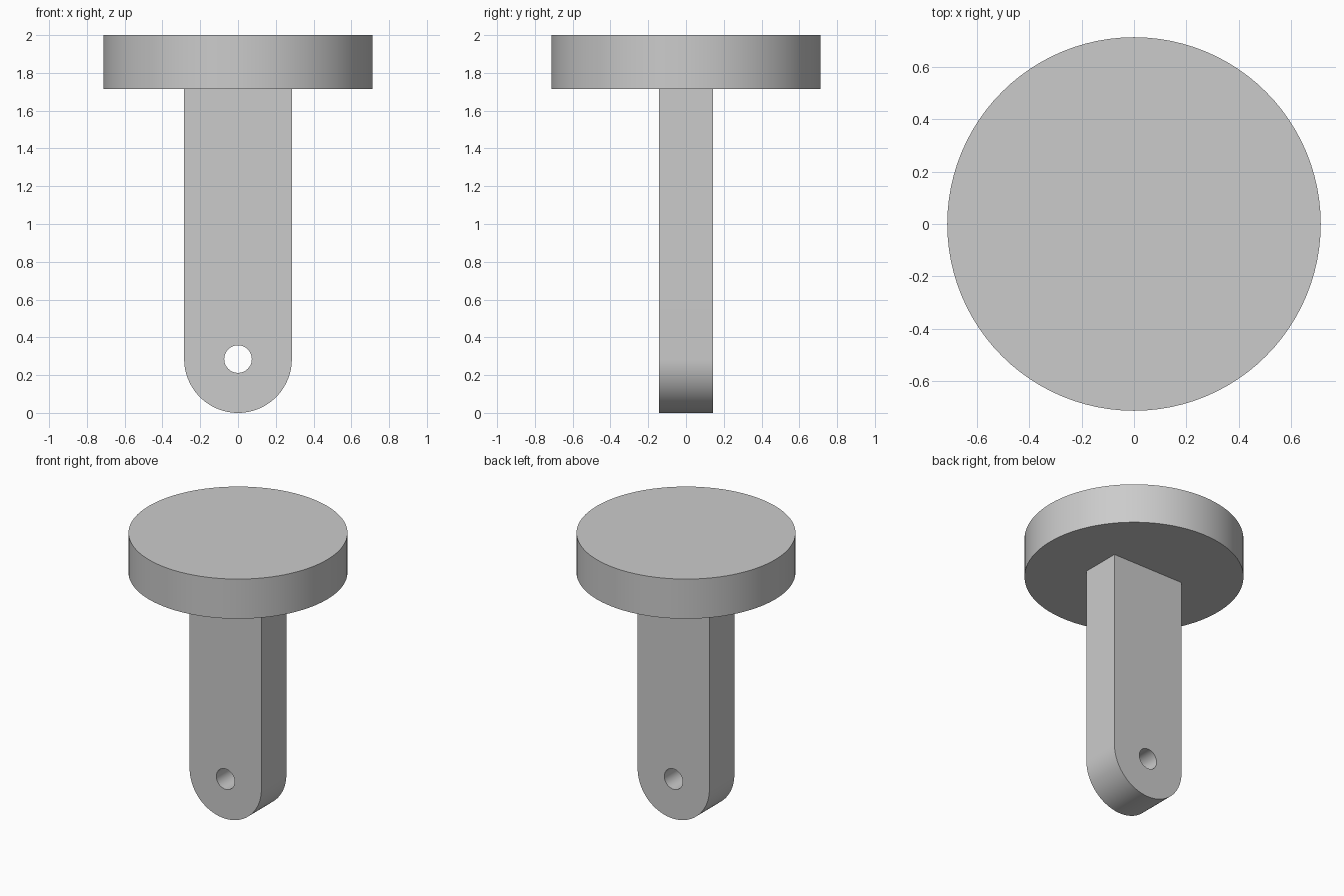
import bpy
import bmesh
from math import cos, sin, pi, radians
from mathutils import Vector

HEAD_R, HEAD_BOTTOM, TOP = 0.713, 1.715, 2.0
HALF_W, HALF_T, HOLE_R = 0.285, 0.142, 0.073

cube = bpy.data.objects.get("Cube")
if cube:
    bpy.data.objects.remove(cube, do_unlink=True)

grey = bpy.data.materials.new("plain grey")
grey.use_nodes = True
colour = (0.6, 0.6, 0.6, 1)
grey.diffuse_color = colour
grey.node_tree.nodes["Principled BSDF"].inputs["Base Color"].default_value = colour


def finish(obj):
    """Give the part its colour and smooth its round sides."""
    obj.data.materials.clear()
    obj.data.materials.append(grey)
    bpy.ops.object.select_all(action='DESELECT')
    obj.select_set(True)
    bpy.context.view_layer.objects.active = obj
    bpy.ops.object.shade_smooth_by_angle(angle=radians(30))


def arc(radius, start, end, count):
    """Points of an arc about the pin hole, on the front face."""
    angles = [start + (end - start) * i / count for i in range(count + 1)]
    return [Vector((radius * cos(a), -HALF_T, HALF_W + radius * sin(a))) for a in angles]


# Round head
bpy.ops.mesh.primitive_cylinder_add(vertices=96, radius=HEAD_R, depth=TOP - HEAD_BOTTOM,
                                    location=(0, 0, (TOP + HEAD_BOTTOM) / 2))
head = bpy.context.object
head.name = "round_head"
finish(head)

# Flat shank with a rounded foot and a pin hole
outline = [Vector((-HALF_W, -HALF_T, HEAD_BOTTOM))] + arc(HALF_W, pi, 2 * pi, 48)
outline.append(Vector((HALF_W, -HALF_T, HEAD_BOTTOM)))
hole = arc(HOLE_R, 0, 2 * pi, 48)[:-1]

bm = bmesh.new()
edges = []
for loop in (outline, hole):
    verts = [bm.verts.new(p) for p in loop]
    edges += [bm.edges.new((verts[i - 1], verts[i])) for i in range(len(verts))]
bmesh.ops.triangle_fill(bm, edges=edges, use_beauty=True, normal=(0, -1, 0))
side = bmesh.ops.extrude_face_region(bm, geom=bm.faces[:], use_keep_orig=True)
back = [g for g in side["geom"] if isinstance(g, bmesh.types.BMVert)]
bmesh.ops.translate(bm, verts=back, vec=(0, 2 * HALF_T, 0))
bmesh.ops.recalc_face_normals(bm, faces=bm.faces[:])
mesh = bpy.data.meshes.new("shank")
bm.to_mesh(mesh)
bm.free()
shank = bpy.data.objects.new("shank", mesh)
bpy.context.collection.objects.link(shank)
finish(shank)
